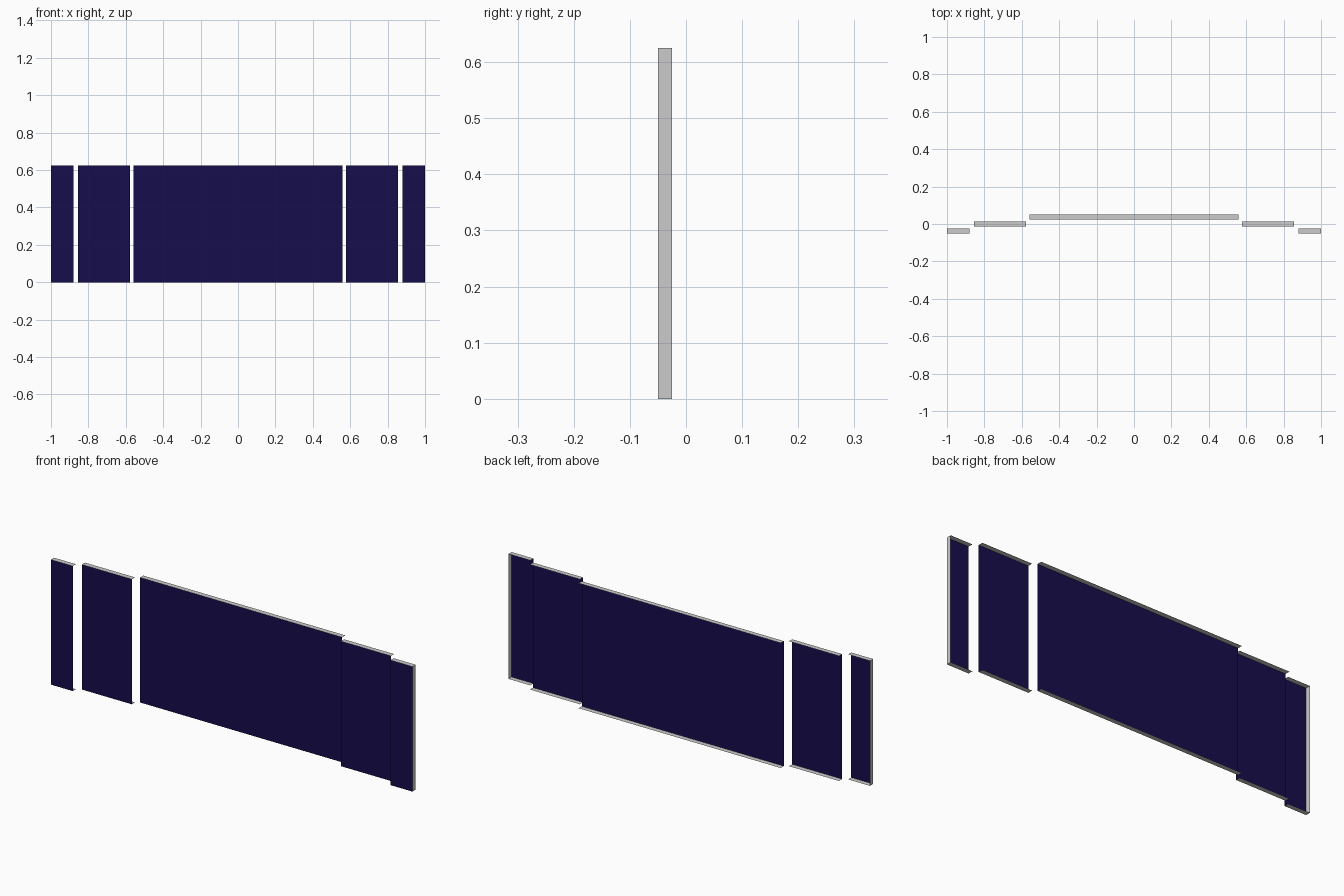
import bpy, bmesh

if "Cube" in bpy.data.objects:
    bpy.data.objects.remove(bpy.data.objects["Cube"])

HEIGHT, DEPTH = 0.625, 0.025

navy = bpy.data.materials.new("navy_panel")
navy.diffuse_color = (0.008, 0.004, 0.07, 1)
navy.use_nodes = True
navy.node_tree.nodes["Principled BSDF"].inputs["Base Color"].default_value = navy.diffuse_color


def make_object(name, quads, material=None):
    bm = bmesh.new()
    for quad in quads:
        bm.faces.new([bm.verts.new(p) for p in quad])
    bmesh.ops.remove_doubles(bm, verts=bm.verts, dist=1e-5)
    mesh = bpy.data.meshes.new(name)
    bm.to_mesh(mesh)
    bm.free()
    if material:
        mesh.materials.append(material)
    obj = bpy.data.objects.new(name, mesh)
    bpy.context.collection.objects.link(obj)


def panel(name, x0, x1, y0, end_x=None):
    """Open-backed panel: navy front sheet with grey returned edges."""
    y1 = y0 + DEPTH
    make_object(name + "_front", [[(x0, y0, 0), (x1, y0, 0),
                                   (x1, y0, HEIGHT), (x0, y0, HEIGHT)]], navy)
    # top and bottom edge strips
    edges = [
        [(x0, y0, HEIGHT), (x1, y0, HEIGHT), (x1, y1, HEIGHT), (x0, y1, HEIGHT)],
        [(x0, y1, 0), (x1, y1, 0), (x1, y0, 0), (x0, y0, 0)],
    ]
    # closed outer end, only on the outermost panels
    if end_x is not None:
        end = [(end_x, y0, 0), (end_x, y1, 0),
               (end_x, y1, HEIGHT), (end_x, y0, HEIGHT)]
        edges.append(end if end_x > 0 else end[::-1])
    make_object(name + "_edges", edges)


# wide centre panel, set furthest back
panel("centre_panel", -0.559, 0.559, 0.025)

# stepped side panels, mirrored left and right
for side, s in (("left", -1), ("right", 1)):
    panel(side + "_middle_panel", *sorted((s * 0.578, s * 0.855)), -0.0125)
    panel(side + "_outer_panel", *sorted((s * 0.879, s * 1.0)), -0.05, end_x=s)
